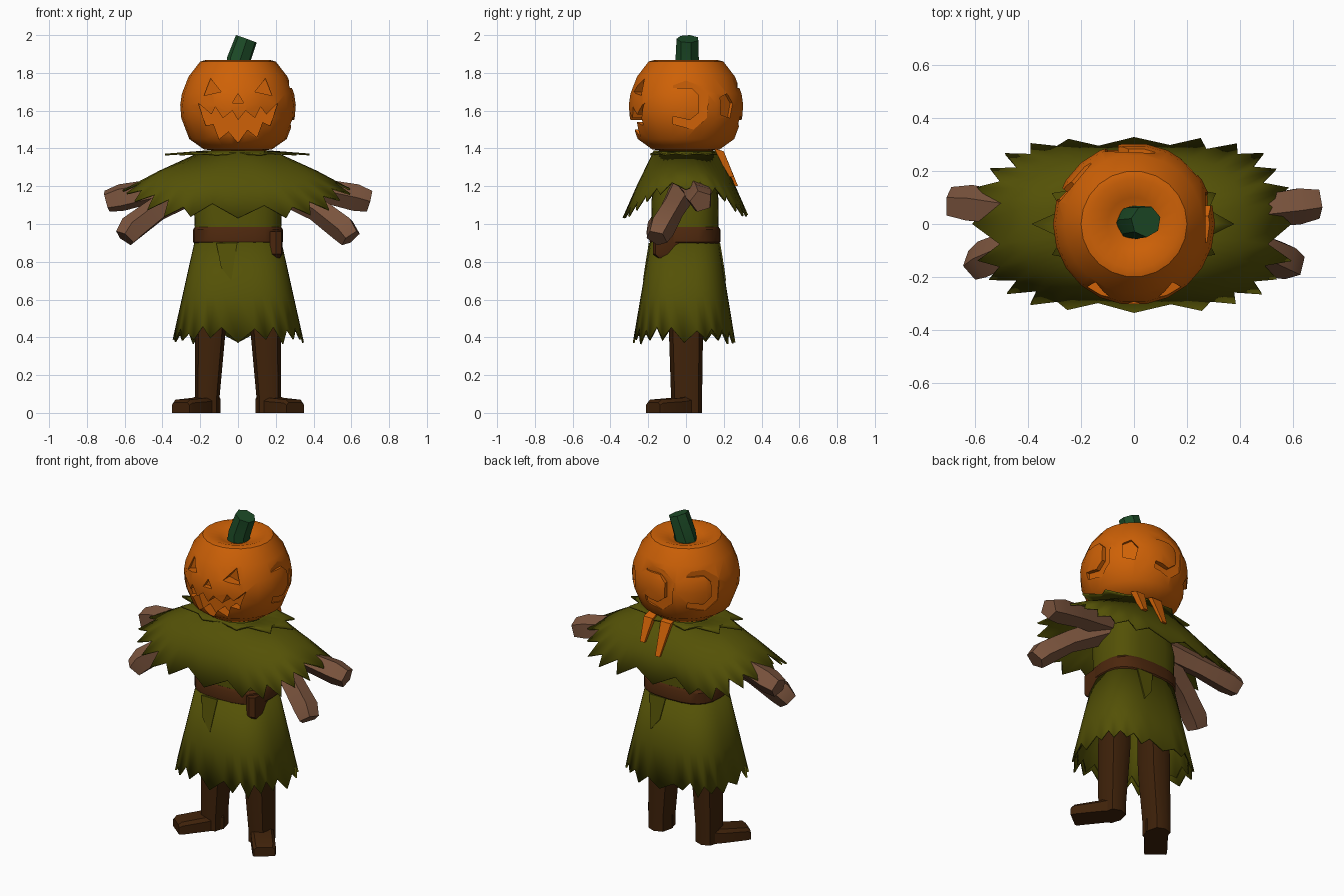
import bpy, bmesh, math, random
from mathutils import Vector, Matrix

if "Cube" in bpy.data.objects:
    bpy.data.objects.remove(bpy.data.objects["Cube"])

random.seed(4)


def material(name, rgb):
    m = bpy.data.materials.new(name)
    m.diffuse_color = (*rgb, 1)
    m.use_nodes = True
    m.node_tree.nodes["Principled BSDF"].inputs["Base Color"].default_value = m.diffuse_color
    return m


ORANGE = material("pumpkin orange", (0.62, 0.12, 0.002))
GREEN = material("olive cloth", (0.088, 0.083, 0.002))
STEM = material("stem green", (0.012, 0.07, 0.02))
SKIN = material("dusty brown", (0.2, 0.09, 0.048))
BELT = material("belt brown", (0.072, 0.02, 0.004))
LEG = material("dark brown", (0.05, 0.016, 0.003))


def finish(name, bm, mat, angle=35):
    bmesh.ops.recalc_face_normals(bm, faces=bm.faces)
    me = bpy.data.meshes.new(name)
    bm.to_mesh(me)
    bm.free()
    me.materials.append(mat)
    ob = bpy.data.objects.new(name, me)
    bpy.context.collection.objects.link(ob)
    shade(ob, angle)
    return ob


def shade(ob, angle):
    bpy.ops.object.select_all(action='DESELECT')
    ob.select_set(True)
    bpy.context.view_layer.objects.active = ob
    bpy.ops.object.shade_smooth_by_angle(angle=math.radians(angle))


def loft(name, rings, mat, caps=True, angle=35):
    """Skin closed rings of equal point count."""
    bm = bmesh.new()
    vs = [[bm.verts.new(p) for p in r] for r in rings]
    n = len(vs[0])
    for a, b in zip(vs, vs[1:]):
        for i in range(n):
            j = (i + 1) % n
            bm.faces.new((a[i], a[j], b[j], b[i]))
    if caps:
        bm.faces.new(vs[0])
        bm.faces.new(vs[-1])
    return finish(name, bm, mat, angle)


def oval(rx, ry, z, n, p=2.0, cy=0.0):
    """Superellipse ring."""
    pts = []
    for i in range(n):
        a = 2 * math.pi * i / n
        c, s = math.cos(a), math.sin(a)
        pts.append(Vector((rx * math.copysign(abs(c) ** (2 / p), c),
                           ry * math.copysign(abs(s) ** (2 / p), s) + cy, z)))
    return pts


def tube(name, stations, sides, mat):
    """Limb through (x, y, z, radius) stations."""
    pts = [Vector(s[:3]) for s in stations]
    rings = []
    for i, s in enumerate(stations):
        d = pts[min(i + 1, len(pts) - 1)] - pts[max(i - 1, 0)]
        q = d.to_track_quat('Z', 'Y')
        rings.append([pts[i] + q @ Vector((s[3] * math.cos(t), s[3] * math.sin(t), 0))
                      for t in (2 * math.pi * (k + 0.5) / sides for k in range(sides))])
    return loft(name, rings, mat, angle=50)


def rag(name, top, hem, notch, mat=GREEN, bulge=0.0):
    """Cloth sheet from a top ring to a jagged hem; odd points are notches."""
    low = []
    for i, (a, b) in enumerate(zip(top, hem)):
        k = random.uniform(*notch) if i % 2 else random.uniform(0.95, 1.01)
        low.append(a.lerp(b, k))
    mid = [a.lerp(b, 0.55) + Vector((0, 0, bulge)) for a, b in zip(top, hem)]
    ob = loft(name, [top, mid, low], mat, caps=False)
    m = ob.modifiers.new("cloth thickness", 'SOLIDIFY')
    m.thickness = 0.01
    return ob


# Pumpkin head with a dished top
profile = [(0.05, 1.825), (0.10, 1.845), (0.17, 1.868), (0.20, 1.86), (0.262, 1.78), (0.297, 1.69),
           (0.306, 1.63), (0.3, 1.56), (0.258, 1.45), (0.18, 1.395), (0.1, 1.385)]
head = loft("pumpkin_head", [oval(r, r, z, 22) for r, z in profile], ORANGE)

# Carved face and side grooves
mouth = [(-.21, 1.64), (-.14, 1.58), (-.12, 1.62), (-.08, 1.56), (-.03, 1.60), (0, 1.55), (.04, 1.60),
         (.09, 1.56), (.12, 1.62), (.15, 1.58), (.21, 1.64), (.17, 1.52), (.13, 1.54), (.10, 1.46),
         (.05, 1.50), (0, 1.43), (-.05, 1.49), (-.10, 1.45), (-.13, 1.53), (-.17, 1.52)]
eye = [(.09, 1.70), (.18, 1.68), (.145, 1.77)]
nose = [(-.03, 1.64), (.03, 1.64), (0, 1.69)]
hook = [(-.07, 1.76), (.06, 1.76), (.12, 1.69), (.11, 1.56), (.04, 1.50), (-.07, 1.53),
        (-.07, 1.57), (.02, 1.55), (.07, 1.59), (.07, 1.68), (.03, 1.72), (-.07, 1.72)]
patch = [(-.04, 1.58), (.03, 1.56), (.05, 1.64), (.01, 1.69), (-.04, 1.67)]
carvings = [(mouth, 0, .20), (eye, 0, .21), ([(-x, z) for x, z in eye], 0, .21), (nose, 0, .27),
            (hook, 90, .27), (patch, 135, .28), (hook, 178, .27), (hook, 230, .27)]
bm = bmesh.new()
for poly, turn, depth in carvings:
    rot = Matrix.Rotation(math.radians(turn), 3, 'Z')
    a = [bm.verts.new(rot @ Vector((x, -0.4, z))) for x, z in poly]
    b = [bm.verts.new(rot @ Vector((x, -depth, z))) for x, z in poly]
    bm.faces.new(a)
    bm.faces.new(b)
    for i in range(len(a)):
        j = (i + 1) % len(a)
        bm.faces.new((a[i], a[j], b[j], b[i]))
cutter = finish("carving_cutter", bm, ORANGE)
cut = head.modifiers.new("carving", 'BOOLEAN')
cut.operation, cut.solver, cut.object = 'DIFFERENCE', 'EXACT', cutter
bpy.context.view_layer.objects.active = head
bpy.ops.object.modifier_apply(modifier=cut.name)
bpy.data.objects.remove(cutter)
shade(head, 35)

# Leaning stem
tube("stem", [(-.005, .005, 1.80, .066), (.005, .008, 1.87, .064), (.045, .01, 1.98, .06)], 7, STEM)

# Orange tendrils hanging down the back
for x, w, z in ((0.0, .035, 1.2), (0.12, .03, 1.25)):
    y = 0.18 + (1.39 - z) * 0.44 + 0.012
    loft("back_tendril", [[(x - w, .15, 1.40), (x + w, .15, 1.40), (x + w, .20, 1.385), (x - w, .20, 1.385)],
                          [(x - .01, y - .03, z), (x + .02, y - .03, z), (x + .02, y, z), (x - .01, y, z)]], ORANGE)

# Ragged cape and flat collar
N = 48
neck = oval(.18, .17, 1.39, N, 2.3)
hem = oval(.61, .335, 0, N, 3.1)
for i, v in enumerate(hem):
    v.z = 1.035 + 0.145 * math.cos(2 * math.pi * i / N) ** 4
rag("cape", neck, hem, (.76, .86), bulge=0.008)
rag("collar", oval(.16, .14, 1.39, 20), oval(.39, .2, 1.372, 20), (.5, .65))

# Tunic body
loft("tunic", [oval(.17, .15, 1.38, 24, 2.6, -.005), oval(.235, .178, 1.12, 24, 2.8, -.005),
               oval(.225, .175, .9, 24, 2.8, -.005)], GREEN)

# Ragged skirt in two layers
for name, k, z in (("skirt", 1, .37), ("under_skirt", .94, .41)):
    rag(name, oval(.225 * k, .178 * k, .93, 40, 2.8, -.008),
        oval(.35 * k, .272 * k, z, 40, 2.8, -.01), (.84, .91))

# Cloth patches stitched on the skirt
for s, x in ((-1, -.06), (1, .07)):
    y0, y1 = s * .181 - .008, s * .212 - .008
    front = [(x - .055, y0, .90), (x + .055, y0, .90), (x + .025, y1, .70), (x - .03, y1 - s * .01, .77)]
    loft("skirt_patch", [front, [(a, b + s * .008, c) for a, b, c in front]], GREEN)

# Belt and pouch
loft("belt", [oval(.225, .175, .89, 24, 2.8, -.005), oval(.238, .187, .905, 24, 2.8, -.005),
              oval(.238, .187, .97, 24, 2.8, -.005), oval(.228, .177, .985, 24, 2.8, -.005)], BELT)
loft("pouch", [oval(rx, ry, z, 8, 4, -.09) for rx, ry, z in
               ((.025, .06, .82), (.035, .085, .84), (.035, .085, .96))], BELT).location.x = .2

# Mirrored limbs
for s, side in ((1, "right"), (-1, "left")):
    tube(side + "_upper_arm", [(s * .15, 0, 1.235, .075), (s * .45, .05, 1.175, .065),
                               (s * .62, .073, 1.14, .075), (s * .695, .08, 1.12, .06)], 5, SKIN)
    tube(side + "_lower_arm", [(s * .15, .01, 1.23, .085), (s * .42, -.075, 1.08, .068),
                               (s * .56, -.135, .975, .075), (s * .598, -.155, .925, .06)], 5, SKIN)
    leg = [oval(.078, .088, .7, 8, 2.6, .002), oval(.08, .09, .42, 8, 2.6), oval(.065, .082, .08, 8, 2.6, .003),
           oval(.065, .082, 0, 8, 2.6, .003)]
    for r, x in zip(leg, (.14, .147, .163, .163)):
        for v in r:
            v.x += s * x
    loft(side + "_leg", leg, LEG, angle=50)
    # Foot turned outward
    d, w = Vector((s * .62, -.78, 0)), Vector((s * .78, .62, 0))
    c, up = Vector((s * .165, 0, 0)), Vector((0, 0, 1))
    foot = [[c + d * t + w * a * h + up * z * k for a, k in ((-1, 0), (1, 0), (1, .75), (.75, 1), (-.75, 1), (-1, .75))]
            for t, h, z in ((-.04, .06, .1), (.06, .066, .08), (.205, .066, .07), (.224, .06, .055))]
    loft(side + "_foot", foot, LEG)
